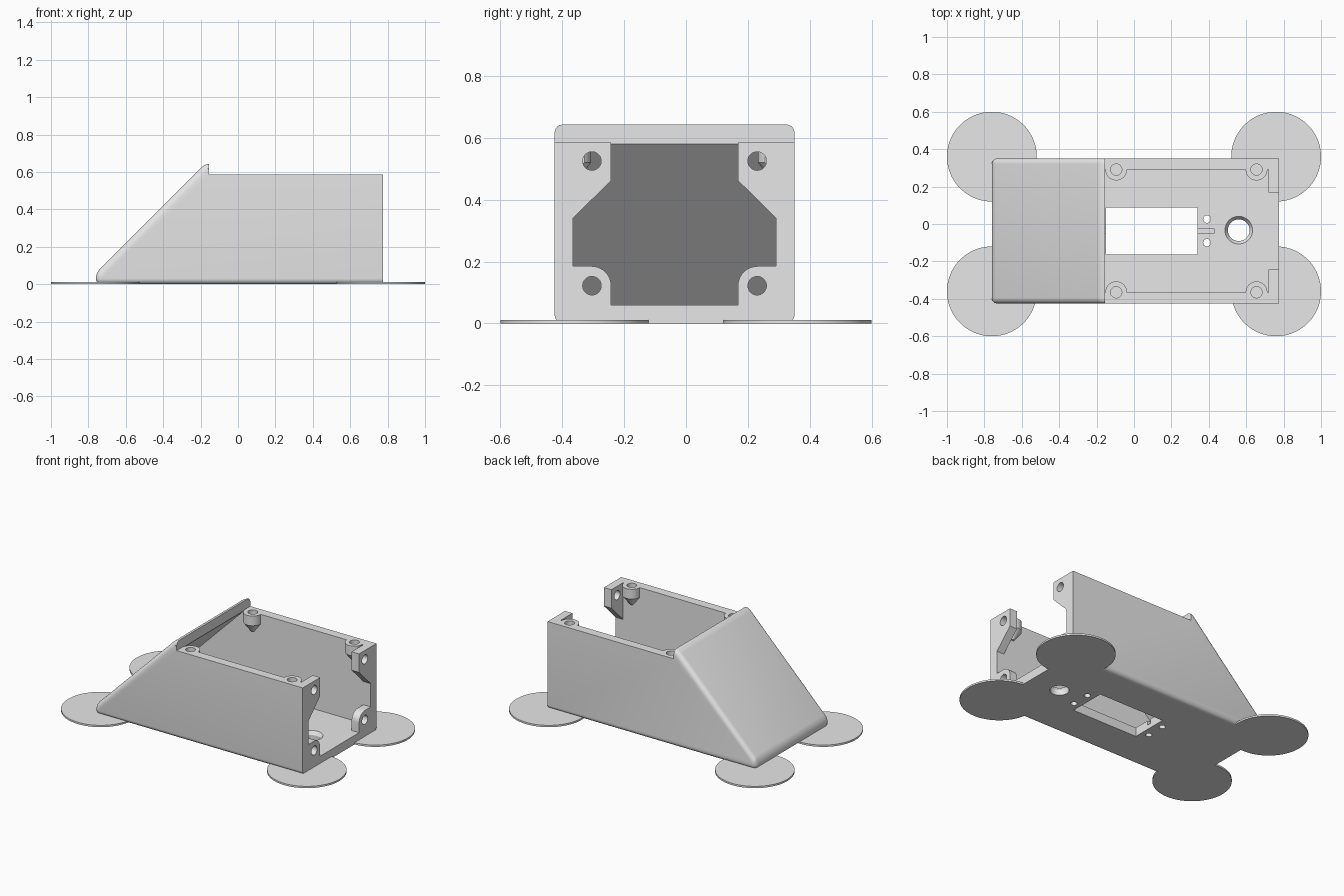
import bpy, bmesh, math
from mathutils import Matrix, Vector

if "Cube" in bpy.data.objects:
    bpy.data.objects.remove(bpy.data.objects["Cube"])

YC = -0.037          # middle of the box across its width
HALF, INNER = 0.388, 0.328
END, RIM, WALL = 0.775, 0.585, 0.06

grey = bpy.data.materials.new("light grey plastic")
grey.use_nodes = True
grey.diffuse_color = (0.8, 0.8, 0.8, 1)
grey.node_tree.nodes["Principled BSDF"].inputs["Base Color"].default_value = (0.8, 0.8, 0.8, 1)


def finish(name, bm):
    bmesh.ops.recalc_face_normals(bm, faces=bm.faces)
    mesh = bpy.data.meshes.new(name)
    bm.to_mesh(mesh)
    bm.free()
    mesh.materials.append(grey)
    obj = bpy.data.objects.new(name, mesh)
    bpy.context.collection.objects.link(obj)
    return obj


def prism(name, pts, axis, a, b, bevel=None):
    """Extrude a profile along x (points are y, z) or y (points are x, z)."""
    bm = bmesh.new()
    place = (lambda p, t: (t, p[0], p[1])) if axis == "x" else (lambda p, t: (p[0], t, p[1]))
    face = bm.faces.new([bm.verts.new(place(p, a)) for p in pts])
    new = bmesh.ops.extrude_face_region(bm, geom=[face])["geom"]
    shift = Vector(place((0, 0), b - a))
    bmesh.ops.translate(bm, vec=shift, verts=[v for v in new if isinstance(v, bmesh.types.BMVert)])
    bmesh.ops.recalc_face_normals(bm, faces=bm.faces)
    if bevel:
        edges = [e for e in bm.edges if not all(v.co.x > END - 0.001 for v in e.verts)]
        bmesh.ops.bevel(bm, geom=edges, offset=bevel, segments=6, profile=0.5, affect="EDGES")
    return finish(name, bm)


def box(name, x0, x1, y0, y1, z0, z1):
    return prism(name, [(x0, z0), (x1, z0), (x1, z1), (x0, z1)], "y", y0, y1)


def tube(name, x, y, z0, z1, r0, r1=None, sides=48):
    """Upright cylinder or cone between two heights."""
    bm = bmesh.new()
    bmesh.ops.create_cone(bm, cap_ends=True, segments=sides, radius1=r0,
                          radius2=r0 if r1 is None else r1, depth=z1 - z0,
                          matrix=Matrix.Translation((x, y, (z0 + z1) / 2)))
    return finish(name, bm)


def combine(target, other, operation):
    mod = target.modifiers.new("combine", "BOOLEAN")
    mod.operation, mod.solver, mod.object = operation, "EXACT", other
    bpy.context.view_layer.objects.active = target
    bpy.ops.object.modifier_apply(modifier=mod.name)
    bpy.data.objects.remove(other)


def add(other):
    combine(case, other, "UNION")


def cut(other):
    combine(case, other, "DIFFERENCE")


# Rounded wedge-nosed shell
case = prism("enclosure", [(-0.76, 0), (END, 0), (END, 0.645), (-0.175, 0.645), (-0.76, 0.06)],
             "y", YC - HALF, YC + HALF, bevel=0.03)

# Lower the rim behind the lip, then hollow out the inside
cut(box("rim_cutter", -0.155, 1, -1, 1, RIM, 1))
cut(prism("cavity_cutter", [(-0.675, WALL), (1, WALL), (1, 0.8), (-0.155, 0.8), (-0.155, 0.58)],
          "y", YC - INNER, YC + INNER))

for side in (-1, 1):
    # Corner tabs at the open end
    upper = [(0.35, RIM), (0.205, RIM), (0.205, 0.462), (INNER, 0.34), (0.35, 0.34)]
    arc = [(0.268 + 0.063 * math.cos(t), 0.122 + 0.063 * math.sin(t))
           for t in (math.pi - i * math.pi / 20 for i in range(11))]
    lower = [(0.35, 0.04), (0.205, 0.04)] + arc + [(0.35, 0.185)]
    for pts in (upper, lower):
        add(prism("corner_tab", [(YC + side * y, z) for y, z in pts], "x", 0.72, END))

    # Screw bosses with tapered undersides along the rim
    for x in (-0.095, 0.655):
        y = YC + side * INNER
        add(tube("boss_taper", x, y, 0.46, 0.52, 0.012, 0.058))
        add(tube("screw_boss", x, y, 0.52, RIM, 0.058))
        cut(tube("boss_hole", x, y, 0.5, 0.7, 0.03))

    # Screw holes through the tabs
    for z in (0.122, 0.525):
        ring = [(YC + side * 0.267 + 0.03 * math.cos(i * math.pi / 16),
                 z + 0.03 * math.sin(i * math.pi / 16)) for i in range(32)]
        cut(prism("tab_hole", ring, "x", 0.7, 0.8))

# Floor window with screw holes and a shallow groove at each end
cut(box("window_cutter", -0.15, 0.34, YC - 0.125, YC + 0.125, -0.1, 0.1))
for end in (-1, 1):
    for side in (-1, 1):
        cut(tube("floor_hole", 0.095 + end * 0.295, YC + side * 0.063, -0.1, 0.1, 0.02, sides=24))
    xs = sorted((0.095 + end * 0.2, 0.095 + end * 0.333))
    cut(box("groove_cutter", xs[0], xs[1], YC - 0.014, YC + 0.014, 0.03, 0.1))

# Cable hole with flared top
cut(tube("cable_hole", 0.56, YC + 0.004, -0.1, 0.1, 0.058))
cut(tube("cable_flare", 0.56, YC + 0.004, 0.035, 0.0601, 0.057, 0.074))

# Thin round pads under the four corners
for x in (-0.76, 0.76):
    for y in (-0.36, 0.36):
        add(tube("corner_pad", x, y, 0, 0.012, 0.24, sides=96))

bpy.ops.object.select_all(action="DESELECT")
case.select_set(True)
bpy.context.view_layer.objects.active = case
bpy.ops.object.shade_smooth_by_angle(angle=math.radians(30))
